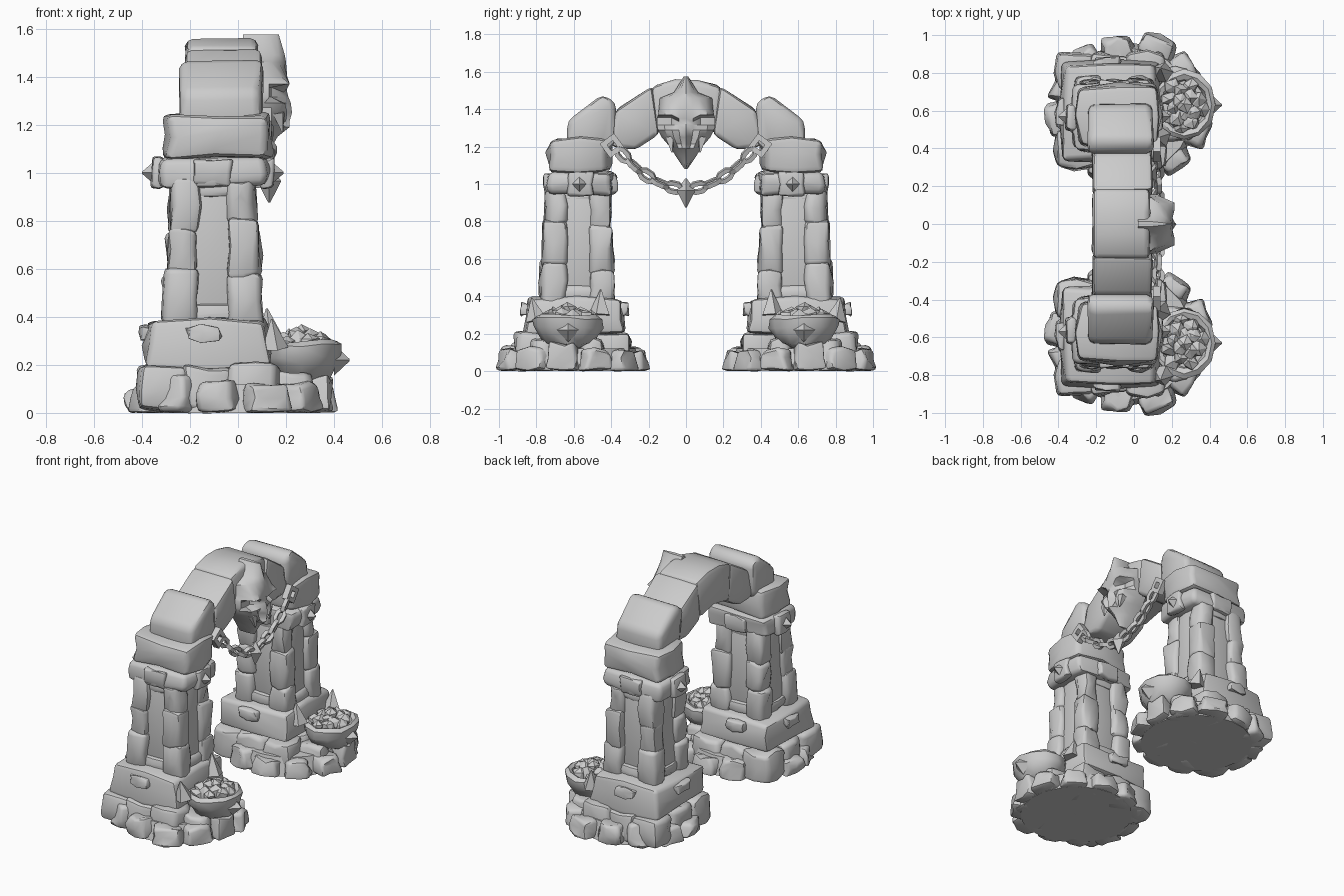
import bpy, bmesh, math, random
from mathutils import Matrix, Vector, Euler

if "Cube" in bpy.data.objects:
    bpy.data.objects.remove(bpy.data.objects["Cube"])
R = random.Random(7)

def finish(bm, name, s=1, angle=40):
    """Mirror across y when s = -1, then turn the bmesh into a smooth-by-angle object."""
    if s < 0:
        bmesh.ops.scale(bm, vec=(1, -1, 1), verts=bm.verts)
    bmesh.ops.recalc_face_normals(bm, faces=bm.faces)
    me = bpy.data.meshes.new(name)
    bm.to_mesh(me)
    bm.free()
    ob = bpy.data.objects.new(name, me)
    bpy.context.collection.objects.link(ob)
    bpy.ops.object.select_all(action='DESELECT')
    ob.select_set(True)
    bpy.context.view_layer.objects.active = ob
    bpy.ops.object.shade_smooth_by_angle(angle=math.radians(angle))
    return ob

def bevel(bm, w):
    bm.normal_update()
    es = [e for e in bm.edges if len(e.link_faces) == 2 and e.calc_face_angle(0) > 0.6]
    bmesh.ops.bevel(bm, geom=es, offset=w, segments=2, profile=0.5, affect='EDGES', clamp_overlap=True)

def rock(name, c, size, s=1, rot=(0, 0, 0), jit=0.014, bev=0.022, taper=1.0, pinch=0.92):
    """Chipped stone block: subdivided cube, corners pinched, jittered, tapered upward, bevelled."""
    bm = bmesh.new()
    bmesh.ops.create_cube(bm, size=1)
    bmesh.ops.subdivide_edges(bm, edges=bm.edges[:], cuts=1, use_grid_fill=True)
    M = Matrix.Translation(c) @ Euler(rot).to_matrix().to_4x4()
    for v in bm.verts:
        k = 1 + (taper - 1) * (v.co.z + 0.5)
        if abs(v.co.x * v.co.y) > 0.2:
            k *= pinch
        p = Vector((v.co.x * k * size[0], v.co.y * k * size[1], v.co.z * size[2]))
        p += Vector([R.uniform(-jit, jit) for _ in range(3)])
        v.co = M @ p
        v.co.z = max(v.co.z, 0)
    bevel(bm, bev)
    return finish(bm, name, s)

def prism(name, pts, x0, x1, s=1, bev=0.025, jit=0.012):
    """Arch stone: a y-z outline extruded along x."""
    bm = bmesh.new()
    f = bm.faces.new([bm.verts.new((x0, y, z)) for y, z in pts])
    g = bmesh.ops.extrude_face_region(bm, geom=[f])['geom']
    for v in g:
        if isinstance(v, bmesh.types.BMVert):
            v.co.x = x1
    for v in bm.verts:
        v.co += Vector([R.uniform(-jit, jit) for _ in range(3)])
    bevel(bm, bev)
    return finish(bm, name, s)

def spike(name, base, tip, r, s=1, sides=4):
    """Pointed stud from base to tip."""
    b, t = Vector(base), Vector(tip)
    bm = bmesh.new()
    bmesh.ops.create_cone(bm, cap_ends=True, segments=sides, radius1=r, radius2=0.004, depth=(t - b).length,
                          matrix=Matrix.Translation((b + t) / 2) @ (t - b).to_track_quat('Z', 'Y').to_matrix().to_4x4())
    return finish(bm, name, s)

def ring(name, M, length, width, thick, n=8, s=1):
    """Chain link: square-section loop around an n-sided oval."""
    bm = bmesh.new()
    loops = []
    for i in range(n):
        a = 2 * math.pi * (i + 0.5 * (n > 4)) / n
        d = Vector((math.cos(a), math.sin(a), 0))
        loops.append([bm.verts.new(M @ Vector((d.x * (length / 2 + o), d.y * (width / 2 + o), h)))
                      for o, h in ((0, -thick), (0, thick), (-2 * thick, thick), (-2 * thick, -thick))])
    for i in range(n):
        for j in range(4):
            p, q, k = loops[i], loops[(i + 1) % n], (j + 1) % 4
            bm.faces.new((p[j], q[j], q[k], p[k]))
    finish(bm, name, s, 30)

for s in (1, -1):
    R.seed(11)
    # rubble base: filler disk, inner blocks, outer ring of low rocks, rocks under the bowl
    bm = bmesh.new()
    bmesh.ops.create_cone(bm, cap_ends=True, segments=20, radius1=0.36, radius2=0.33, depth=0.12,
                          matrix=Matrix.Translation((-0.02, 0.6, 0.06)))
    finish(bm, 'base_filler', s)
    for i in range(3):
        for j in range(3):
            rock('base_block', (-0.31 + 0.185 * i, 0.40 + 0.2 * j, 0.1), (0.22, 0.23, 0.2 + R.uniform(-0.02, 0.01)),
                 s, taper=0.92, jit=0.018, bev=0.025)
    for i in range(12):
        a = 2 * math.pi * (i + 0.3) / 12
        h = R.uniform(0.09, 0.16)
        r = R.uniform(0.305, 0.335)
        rock('base_rock', (-0.025 + 1.12 * r * math.cos(a), 0.605 + r * math.sin(a), h / 2),
             (R.uniform(0.15, 0.19), R.uniform(0.17, 0.22), h), s, (0, 0, a), jit=0.018, bev=0.02, taper=0.75)
    for y in (0.5, 0.63, 0.76):
        rock('bowl_rest', (0.22, y, 0.085), (0.22, 0.15, 0.17), s, jit=0.016, taper=0.85)
    # plinth with small ledge stones
    rock('plinth', (-0.125, 0.595, 0.29), (0.54, 0.54, 0.2), s, taper=0.95, bev=0.025, jit=0.016, pinch=0.95)
    for dx, dy in ((-1, 0), (0, 1), (0, -1)):
        c = (-0.145 + dx * 0.24, 0.595 + dy * 0.255, 0.33)
        rock('plinth_ledge', c, (0.05, 0.14, 0.06) if dx else (0.14, 0.06, 0.06), s, jit=0.012, bev=0.008)
    # shaft: core panels, stacked corner stones, sill and lintel stones
    rock('shaft_core', (-0.108, 0.58, 0.67), (0.345, 0.325, 0.6), s, taper=0.88, jit=0.012, pinch=0.96)
    for dx in (-1, 1):
        for dy in (-1, 1):
            zs = [0.37, R.uniform(0.51, 0.6), R.uniform(0.72, 0.8), 0.96]
            for z0, z1 in zip(zs, zs[1:]):
                k = 1.0 - 0.3 * ((z0 + z1) / 2 - 0.4) + R.uniform(-0.02, 0.03)
                rock('corner_stone', (-0.105 + dx * 0.138 * k, 0.58 + dy * 0.133 * k, (z0 + z1) / 2 ),
                     (0.15 * k, 0.145 * k, z1 - z0 + 0.02), s, taper=0.95, jit=0.013, bev=0.022)
    for z, k in ((0.42, 1.03), (0.935, 0.88)):
        rock('niche_course', (-0.105, 0.58, z), (0.37 * k, 0.355 * k, 0.07), s, jit=0.009, bev=0.02)
    # collar with bosses and studs, then cap stone
    rock('collar', (-0.105, 0.565, 1.005), (0.47, 0.365, 0.125), s, bev=0.025, jit=0.012, pinch=0.93)
    for dx, dy in ((-1, 0), (1, 0), (0, 1), (0, -1)):
        c = Vector((-0.105 + dx * 0.225, 0.565 + dy * 0.172, 1.0))
        rock('collar_boss', c, (0.06, 0.14, 0.12) if dx else (0.16, 0.05, 0.10), s, jit=0.009, bev=0.012)
        if dx:
            spike('collar_stud', c + Vector((dx * 0.005, 0.005, 0)), c + Vector((dx * 0.07, 0.005, 0)), 0.06, s)
    rock('cap', (-0.085, 0.572, 1.155), (0.45, 0.345, 0.185), s, bev=0.03, taper=0.98, jit=0.015, pinch=0.92)
    # arch stones
    prism('springer', ((0.64, 1.18), (0.635, 1.33), (0.45, 1.48), (0.375, 1.44), (0.385, 1.22), (0.45, 1.16)),
          -0.245, 0.10, s, 0.035)
    prism('voussoir', ((0.42, 1.25), (0.37, 1.40), (0.17, 1.525), (0.14, 1.27), (0.28, 1.18), (0.39, 1.19)),
          -0.22, 0.09, s, 0.03)
    # fire bowl: lathed stone dish, coals, spikes
    bm = bmesh.new()
    prof = ((0.06, 0.12), (0.13, 0.15), (0.165, 0.20), (0.185, 0.235), (0.19, 0.28), (0.165, 0.297), (0.14, 0.285), (0.13, 0.25))
    rows = [[bm.verts.new((0.265 + r * 0.88 * math.cos(a) * q, 0.63 + r * math.sin(a) * q, z + R.uniform(-0.008, 0.008)))
             for a, q in ((2 * math.pi * i / 12, R.uniform(0.95, 1.04)) for i in range(12))] for r, z in prof]
    for p, q in zip(rows, rows[1:]):
        for i in range(12):
            bm.faces.new((p[i], p[(i + 1) % 12], q[(i + 1) % 12], q[i]))
    bm.faces.new(rows[0])
    bm.faces.new(rows[-1])
    finish(bm, 'fire_bowl', s)
    for i in range(16):
        a, d = i * 2.4, 0.125 * math.sqrt(i / 16)
        bm = bmesh.new()
        bmesh.ops.create_icosphere(bm, subdivisions=1, radius=R.uniform(0.042, 0.052),
                                   matrix=Matrix.Translation((0.265 + d * 0.9 * math.cos(a), 0.63 + d * math.sin(a), 0.322 - 0.35 * d)))
        for v in bm.verts:
            v.co += Vector([R.uniform(-0.01, 0.01) for _ in range(3)])
        finish(bm, 'coal', s, 20)
    spike('bowl_front_spike', (0.40, 0.63, 0.22), (0.465, 0.63, 0.22), 0.065, s)
    spike('bowl_inner_horn', (0.135, 0.46, 0.30), (0.12, 0.455, 0.435), 0.062, s, 5)
    spike('bowl_outer_horn', (0.15, 0.80, 0.27), (0.14, 0.825, 0.39), 0.06, s, 5)
    # chain half: diamond bracket, then alternating links along the sag
    yz = Matrix(((0, 0, 1), (1, 0, 0), (0, 1, 0))).to_4x4()
    ring('chain_bracket', Matrix.Translation((0.12, 0.395, 1.205)) @ yz @ Matrix.Rotation(0.15, 4, 'Z'), 0.135, 0.135, 0.02, 4, s)
    for i in range(5):
        y = 0.065 + 0.076 * i - 0.002 * i * i
        t = math.atan(3.2 * y)
        M = Matrix.Translation((0.125, y, 0.975 + 1.6 * y * y)) @ yz @ Matrix.Rotation(t, 4, 'Z')
        ring('chain_link', M @ Matrix.Rotation(math.pi / 2 * (i % 2) + 0.35, 4, 'X'), 0.115, 0.075, 0.0125, 8, s)

# keystone
prism('keystone', ((-0.19, 1.52), (-0.06, 1.555), (0.06, 1.555), (0.19, 1.52), (0.16, 1.27), (0, 1.30), (-0.16, 1.27)),
      -0.22, 0.085, 1, 0.03, 0.006)
# hanging gem at the chain's lowest point
spike('gem_point', (0.13, 0, 0.965), (0.13, 0, 0.875), 0.05)
spike('gem_top', (0.13, 0, 0.965), (0.13, 0, 1.03), 0.05)

# carved skull: rows of z, half width and relief depth from the middle to the edge
face = ((1.575, 0.012, .17, .17, .16, .13, .10), (1.49, 0.065, .195, .185, .17, .15, .10),
        (1.46, 0.14, .20, .19, .17, .14, .09), (1.40, 0.145, .205, .205, .20, .18, .10),
        (1.37, 0.15, .20, .205, .215, .215, .13), (1.355, 0.155, .205, .19, .14, .14, .13),
        (1.315, 0.155, .21, .195, .14, .14, .13), (1.29, 0.15, .22, .20, .195, .185, .11),
        (1.25, 0.13, .225, .175, .205, .17, .09), (1.215, 0.10, .215, .16, .20, .16, .09),
        (1.19, 0.08, .215, .20, .17, .14, .08), (1.15, 0.055, .165, .155, .14, .12, .08),
        (1.08, 0.008, .125, .125, .11, .10, .08))
bm = bmesh.new()
grid = []
for z, w, *d in face:
    cols = [(-i, d[i]) for i in range(4, 0, -1)] + [(i, d[i]) for i in range(5)]
    grid.append([bm.verts.new((0.02, -w, z))]
                + [bm.verts.new((x, w * i / 4, z - (0.02 if 1.35 < z < 1.38 and abs(i) < 2 else 0))) for i, x in cols]
                + [bm.verts.new((0.02, w, z))])
for p, q in zip(grid, grid[1:]):
    n = len(p)
    for i in range(n):
        bm.faces.new((p[i], p[(i + 1) % n], q[(i + 1) % n], q[i]))
bm.faces.new(grid[0])
bm.faces.new(grid[-1])
finish(bm, 'skull', 1, 35)
for s in (1, -1):
    spike('skull_tooth', (0.17, 0.085, 1.25), (0.185, 0.075, 1.17), 0.03, s)
